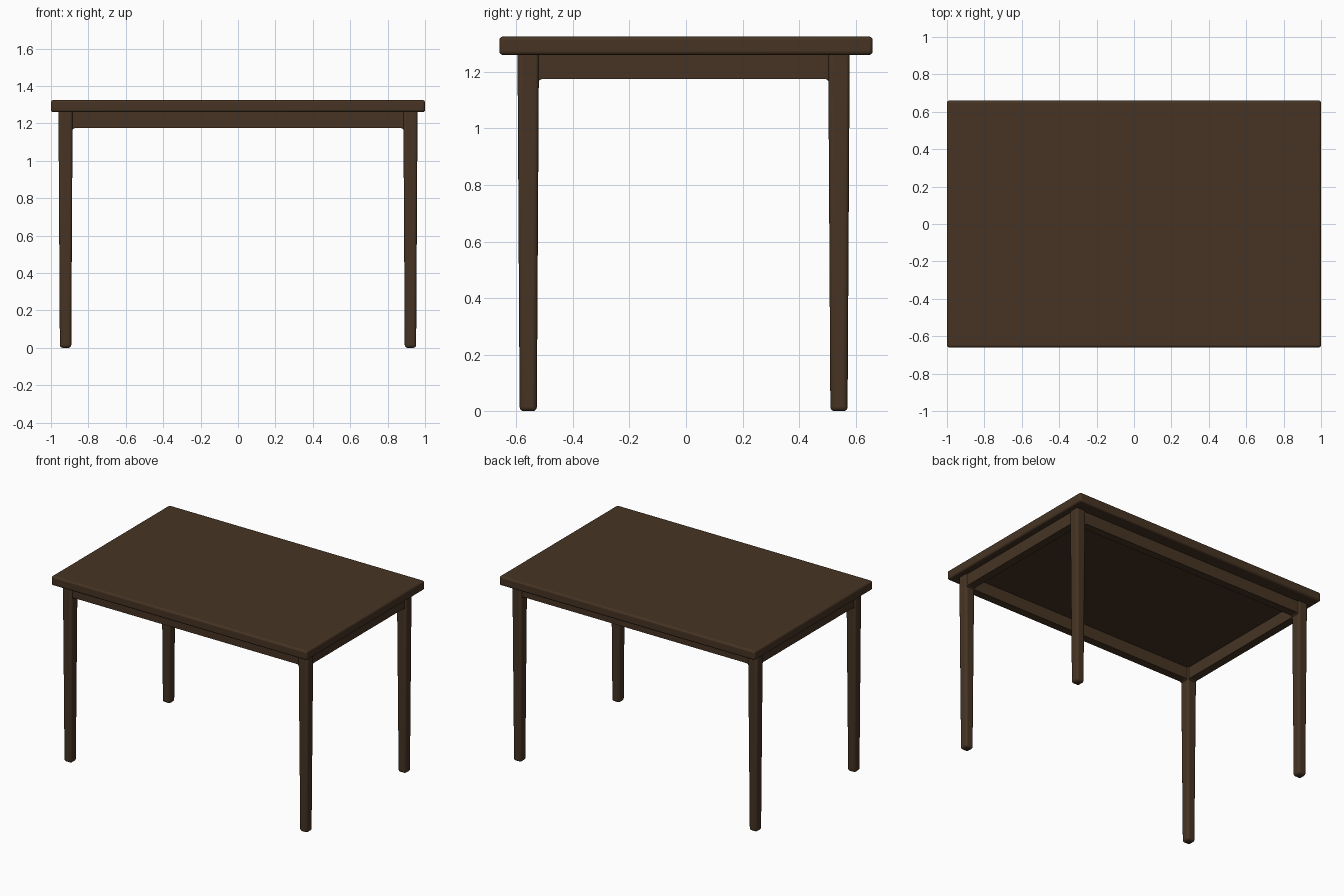
import bpy, bmesh, math
from mathutils import Vector

if "Cube" in bpy.data.objects:
    bpy.data.objects.remove(bpy.data.objects["Cube"])

wood = bpy.data.materials.new("dark brown wood")
wood.diffuse_color = (0.061, 0.034, 0.017, 1)
wood.use_nodes = True
wood.node_tree.nodes["Principled BSDF"].inputs["Base Color"].default_value = wood.diffuse_color

LEG_X, FRONT_Y, BACK_Y = 0.922, -0.558, 0.541   # leg centres
UNDER, APRON_Z = 1.262, 1.175                   # top underside, apron bottom


def finish(name, bm, bevel, segments=4):
    bmesh.ops.recalc_face_normals(bm, faces=bm.faces)
    me = bpy.data.meshes.new(name)
    bm.to_mesh(me)
    bm.free()
    me.materials.append(wood)
    ob = bpy.data.objects.new(name, me)
    bpy.context.collection.objects.link(ob)
    if bevel:
        mod = ob.modifiers.new("rounded edges", 'BEVEL')
        mod.width, mod.segments = bevel, segments
        mod.limit_method, mod.angle_limit = 'ANGLE', math.radians(40)
    bpy.ops.object.select_all(action='DESELECT')
    ob.select_set(True)
    bpy.context.view_layer.objects.active = ob
    bpy.ops.object.shade_smooth_by_angle(angle=math.radians(40))
    return ob


def block(name, lo, hi, bevel, foot=1.0):
    """Rounded box, optionally tapered towards its lower end."""
    lo, hi = Vector(lo), Vector(hi)
    mid, size = (lo + hi) / 2, hi - lo
    bm = bmesh.new()
    bmesh.ops.create_cube(bm, size=1)
    for v in bm.verts:
        k = foot if v.co.z < 0 else 1
        v.co = mid + Vector((v.co.x * size.x * k, v.co.y * size.y * k, v.co.z * size.z))
    return finish(name, bm, bevel)


def apron(name, a, b, across, thick, along_x):
    """Rail from a to b whose lower corners curve down into the legs."""
    r, n = 0.02, 5
    pts = [(a, UNDER + 0.005), (a, APRON_Z - r)]
    pts += [(a + r - r * math.cos(t), APRON_Z - r + r * math.sin(t))
            for t in [math.pi / 2 * i / n for i in range(1, n + 1)]]
    full = pts + [(a + b - u, z) for u, z in reversed(pts)]
    bm = bmesh.new()
    verts = [bm.verts.new((u, across - thick / 2, z) if along_x else (across - thick / 2, u, z))
             for u, z in full]
    face = bm.faces.new(verts)
    ext = bmesh.ops.extrude_face_region(bm, geom=[face])
    move = Vector((0, thick, 0)) if along_x else Vector((thick, 0, 0))
    bmesh.ops.translate(bm, vec=move,
                        verts=[g for g in ext["geom"] if isinstance(g, bmesh.types.BMVert)])
    return finish(name, bm, 0.006, 2)


# Table top
block("table_top", (-1, -0.66, 1.26), (1, 0.66, 1.325), 0.013)

# Tapered legs and the rails between them
w = 0.038
for y, end in ((FRONT_Y, "front"), (BACK_Y, "back")):
    for s, side in ((-1, "left"), (1, "right")):
        block(f"{end}_{side}_leg", (s * LEG_X - w, y - w, 0),
              (s * LEG_X + w, y + w, UNDER + 0.012), 0.015, foot=0.8)
    apron(f"{end}_apron", -LEG_X + 0.033, LEG_X - 0.033, y, 0.056, True)
for s, side in ((-1, "left"), (1, "right")):
    apron(f"{side}_apron", FRONT_Y + 0.033, BACK_Y - 0.033, s * LEG_X, 0.056, False)
